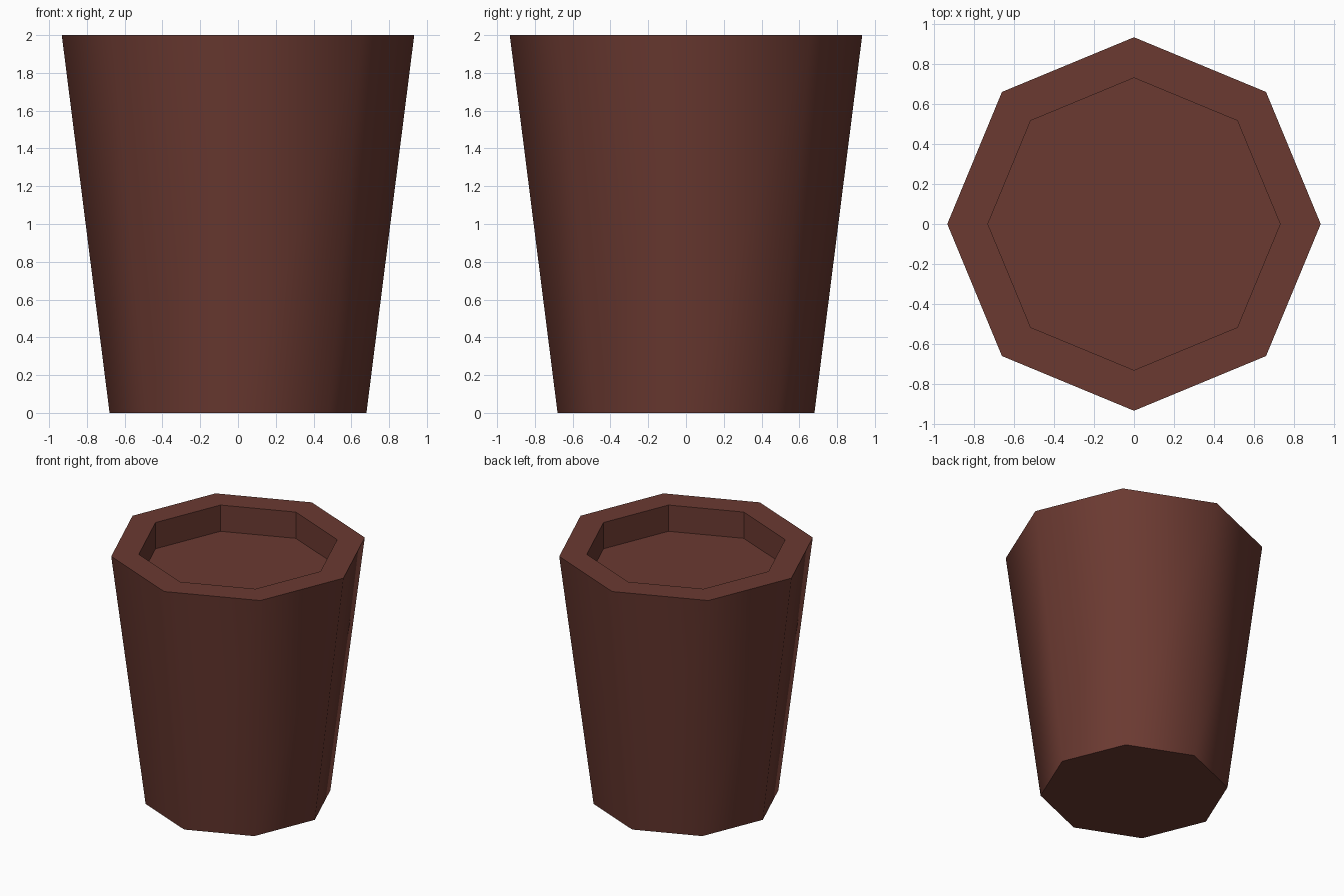
import bpy
import bmesh
import math

if "Cube" in bpy.data.objects:
    bpy.data.objects.remove(bpy.data.objects["Cube"])

SIDES = 8

# One flat colour for the whole pot
clay = bpy.data.materials.new("dark_red_clay")
clay.diffuse_color = (0.147, 0.042, 0.031, 1.0)
clay.use_nodes = True
clay.node_tree.nodes["Principled BSDF"].inputs["Base Color"].default_value = clay.diffuse_color


def ring(bm, radius, z):
    """Octagon of vertices with a corner on +x."""
    step = 2 * math.pi / SIDES
    return [bm.verts.new((radius * math.cos(i * step), radius * math.sin(i * step), z))
            for i in range(SIDES)]


def bridge(bm, lower, upper, smooth=False):
    """Band of quads between two rings."""
    for i in range(SIDES):
        j = (i + 1) % SIDES
        face = bm.faces.new((lower[i], lower[j], upper[j], upper[i]))
        face.smooth = smooth


bm = bmesh.new()
base = ring(bm, 0.68, 0.0)
rim_outer = ring(bm, 0.933, 2.0)
rim_inner = ring(bm, 0.73, 2.0)
floor = ring(bm, 0.73, 1.79)

bm.faces.new(base[::-1])                      # underside
bridge(bm, base, rim_outer, smooth=True)      # tapered smooth wall
bridge(bm, rim_outer, rim_inner)              # flat rim
bridge(bm, rim_inner, floor)                  # straight recess wall
bm.faces.new(floor)                           # recessed top

# Keep borders of the smooth wall crisp
for edge in bm.edges:
    edge.smooth = all(f.smooth for f in edge.link_faces)

mesh = bpy.data.meshes.new("pot")
bm.to_mesh(mesh)
bm.free()
mesh.materials.append(clay)
pot = bpy.data.objects.new("pot", mesh)
bpy.context.collection.objects.link(pot)
